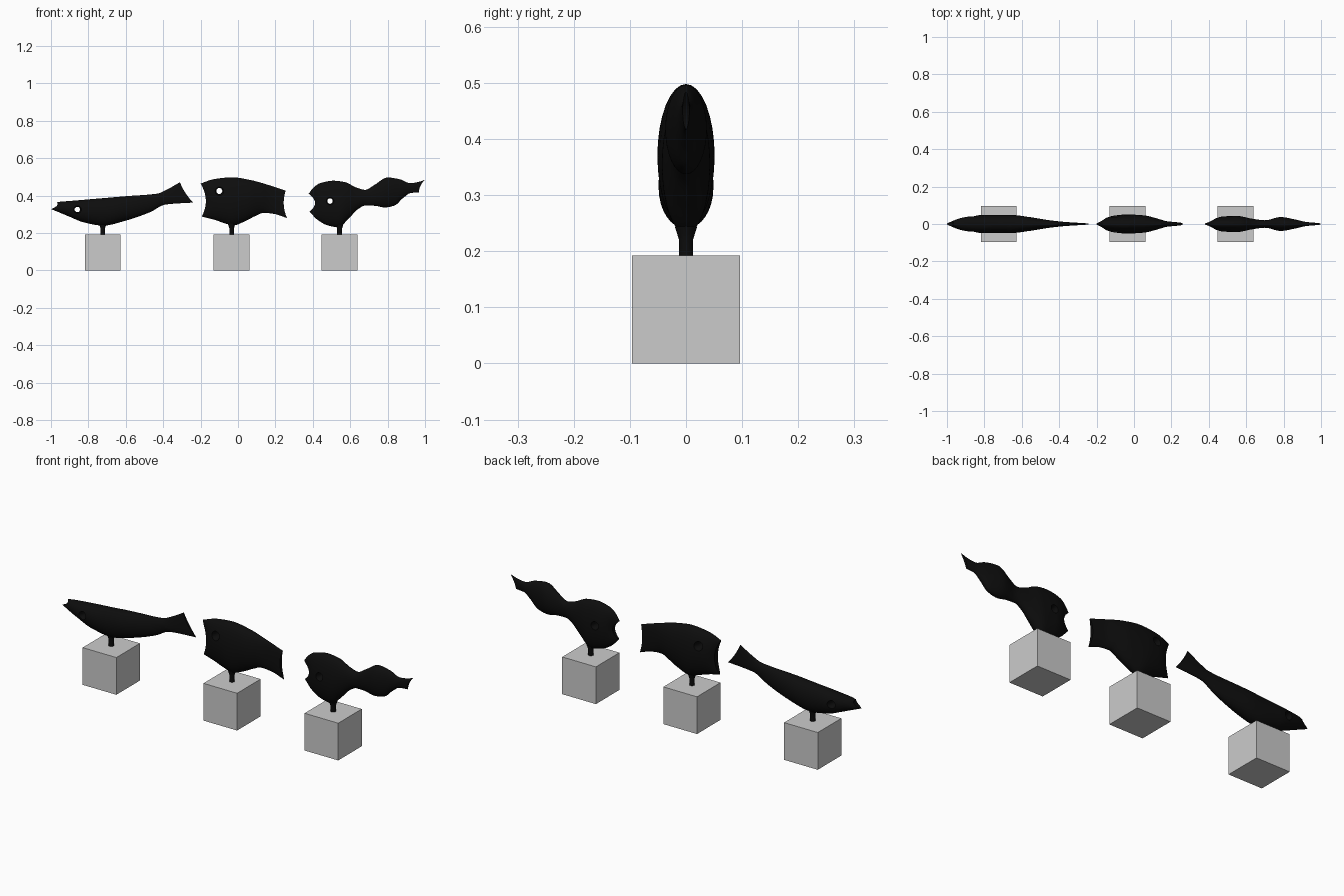
import bpy, bmesh
from math import sin, cos, pi, radians

if "Cube" in bpy.data.objects:
    bpy.data.objects.remove(bpy.data.objects["Cube"])

black = bpy.data.materials.new("black")
black.diffuse_color = (0.004, 0.004, 0.004, 1)
black.use_nodes = True
black.node_tree.nodes["Principled BSDF"].inputs["Base Color"].default_value = black.diffuse_color


def smooth_curve(pts, x):
    """Monotone cubic interpolation through (x, value) points."""
    n = len(pts)
    d = [(pts[i + 1][1] - pts[i][1]) / (pts[i + 1][0] - pts[i][0]) for i in range(n - 1)]
    m = [d[0]] + [2 * a * b / (a + b) if a * b > 0 else 0 for a, b in zip(d, d[1:])] + [d[-1]]
    i = 0
    while i < n - 2 and x > pts[i + 1][0]:
        i += 1
    h = pts[i + 1][0] - pts[i][0]
    t = (x - pts[i][0]) / h
    return ((2*t**3 - 3*t*t + 1) * pts[i][1] + (t**3 - 2*t*t + t) * h * m[i]
            + (3*t*t - 2*t**3) * pts[i + 1][1] + (t**3 - t*t) * h * m[i + 1])


def finish(bm, name, mat=None):
    bmesh.ops.recalc_face_normals(bm, faces=bm.faces)
    me = bpy.data.meshes.new(name)
    bm.to_mesh(me)
    bm.free()
    ob = bpy.data.objects.new(name, me)
    bpy.context.collection.objects.link(ob)
    if mat:
        me.materials.append(mat)
    return ob


def make_active(ob):
    bpy.ops.object.select_all(action='DESELECT')
    ob.select_set(True)
    bpy.context.view_layer.objects.active = ob


def loft(name, top, bottom, width, mouth, tail, rings=72, segs=32):
    """Oval rings between back and belly lines; both ends hollowed inwards."""
    bm = bmesh.new()
    grid = []
    for k in range(rings + 1):
        u = k / rings
        xt = top[0][0] + u * (top[-1][0] - top[0][0])
        xb = bottom[0][0] + u * (bottom[-1][0] - bottom[0][0])
        zt, zb = smooth_curve(top, xt), smooth_curve(bottom, xb)
        w = smooth_curve(width, u)
        bend = mouth * max(0, 1 - u / 0.25) ** 2 - tail * max(0, 1 - (1 - u) / 0.25) ** 2
        ring = []
        for s in range(segs):
            a = 2 * pi * s / segs
            c = cos(a)
            ring.append(bm.verts.new(((xt + xb) / 2 + c * (xt - xb) / 2 + bend * sin(a) ** 2,
                                      w * sin(a), (zt + zb) / 2 + c * (zt - zb) / 2)))
        grid.append(ring)
    for a, b in zip(grid, grid[1:]):
        for s in range(segs):
            t = (s + 1) % segs
            bm.faces.new((a[s], a[t], b[t], b[s]))
    # end caps, bridged left to right
    for r in (grid[0], grid[-1]):
        for s in range(segs // 2):
            f = [r[s], r[s + 1], r[-s - 1], r[-s % segs]]
            bm.faces.new(list(dict.fromkeys(f)))
    return finish(bm, name, black)


def lathe(name, profile, axis, place, mat=None, segs=24):
    """Solid of revolution; profile is (radius, position along axis)."""
    bm = bmesh.new()
    rings = []
    for r, p in profile:
        ring = []
        for s in range(segs):
            a, b = r * cos(2 * pi * s / segs), r * sin(2 * pi * s / segs)
            co = (a, b, p) if axis == 'Z' else (a, p, b)
            ring.append(bm.verts.new([i + j for i, j in zip(co, place)]))
        rings.append(ring)
    for a, b in zip(rings, rings[1:]):
        for s in range(segs):
            t = (s + 1) % segs
            bm.faces.new((a[s], a[t], b[t], b[s]))
    bm.faces.new(rings[0])
    bm.faces.new(rings[-1])
    return finish(bm, name, mat)


def sculpture(label, stand_x, stem_top, eye, eye_r, **shape):
    # plinth
    bpy.ops.mesh.primitive_cube_add(size=0.192, location=(stand_x, 0, 0.096))
    bpy.context.object.name = label + "_plinth"
    # stem, flaring slightly into the belly
    stem = lathe(label + "_stem", [(0.0125, 0.19), (0.0125, stem_top - 0.012),
                 (0.016, stem_top), (0.02, stem_top + 0.012)], 'Z', (stand_x, 0, 0), black)
    # body
    body = loft(label + "_body", **shape)
    # eye: through hole with flared rims
    flare = [(eye_r * (1 + 25 * (y / 2) ** 2 * 40), y) for y in
             (-0.06, -0.045, -0.035, -0.025, -0.015, 0, 0.015, 0.025, 0.035, 0.045, 0.06)]
    cutter = lathe("eye_cutter", flare, 'Y', (eye[0], 0, eye[1]))
    cutter.hide_render = True
    mod = body.modifiers.new("eye_hole", 'BOOLEAN')
    mod.operation = 'DIFFERENCE'
    mod.solver = 'EXACT'
    mod.object = cutter
    make_active(body)
    bpy.ops.object.modifier_apply(modifier=mod.name)
    bpy.data.objects.remove(cutter)
    for ob in (body, stem):
        make_active(ob)
        bpy.ops.object.shade_smooth_by_angle(angle=radians(35))


# slender fish
sculpture("slender_fish", -0.723, 0.238, (-0.859, 0.326), 0.0145,
          top=[(-.968, .366), (-.8, .38), (-.6, .397), (-.43, .411), (-.385, .43), (-.31, .472)],
          bottom=[(-1, .328), (-.95, .308), (-.9, .287), (-.82, .256), (-.72, .24), (-.605, .265),
                  (-.47, .312), (-.39, .352), (-.33, .358), (-.24, .363)],
          width=[(0, .012), (.04, .026), (.12, .038), (.25, .048), (.45, .049), (.6, .037),
                 (.75, .02), (.85, .012), (1, .005)],
          mouth=0.016, tail=0.008)

# broad fish
sculpture("broad_fish", -0.034, 0.238, (-0.1, 0.425), 0.016,
          top=[(-.2, .465), (-.125, .489), (-.03, .498), (.06, .485), (.17, .455), (.255, .427)],
          bottom=[(-.194, .288), (-.125, .271), (-.07, .252), (-.025, .241), (.035, .262),
                  (.09, .29), (.137, .308), (.195, .302), (.262, .28)],
          width=[(0, .014), (.08, .032), (.2, .045), (.35, .051), (.55, .046), (.7, .03),
                 (.82, .015), (1, .008)],
          mouth=0.025, tail=0.014)

# wavy fish
sculpture("wavy_fish", 0.543, 0.232, (0.492, 0.371), 0.0145,
          top=[(.378, .41), (.4, .44), (.437, .466), (.51, .48), (.57, .473), (.634, .443),
               (.68, .431), (.73, .458), (.8, .497), (.864, .488), (.92, .467), (.955, .471), (.998, .484)],
          bottom=[(.382, .315), (.426, .27), (.48, .241), (.535, .231), (.597, .283), (.64, .327),
                  (.68, .347), (.73, .346), (.784, .337), (.837, .347), (.88, .385), (.923, .414), (.968, .418)],
          width=[(0, .01), (.06, .029), (.16, .041), (.28, .043), (.42, .028), (.53, .02),
                 (.67, .037), (.8, .024), (.9, .011), (1, .006)],
          mouth=0.032, tail=0.008)
